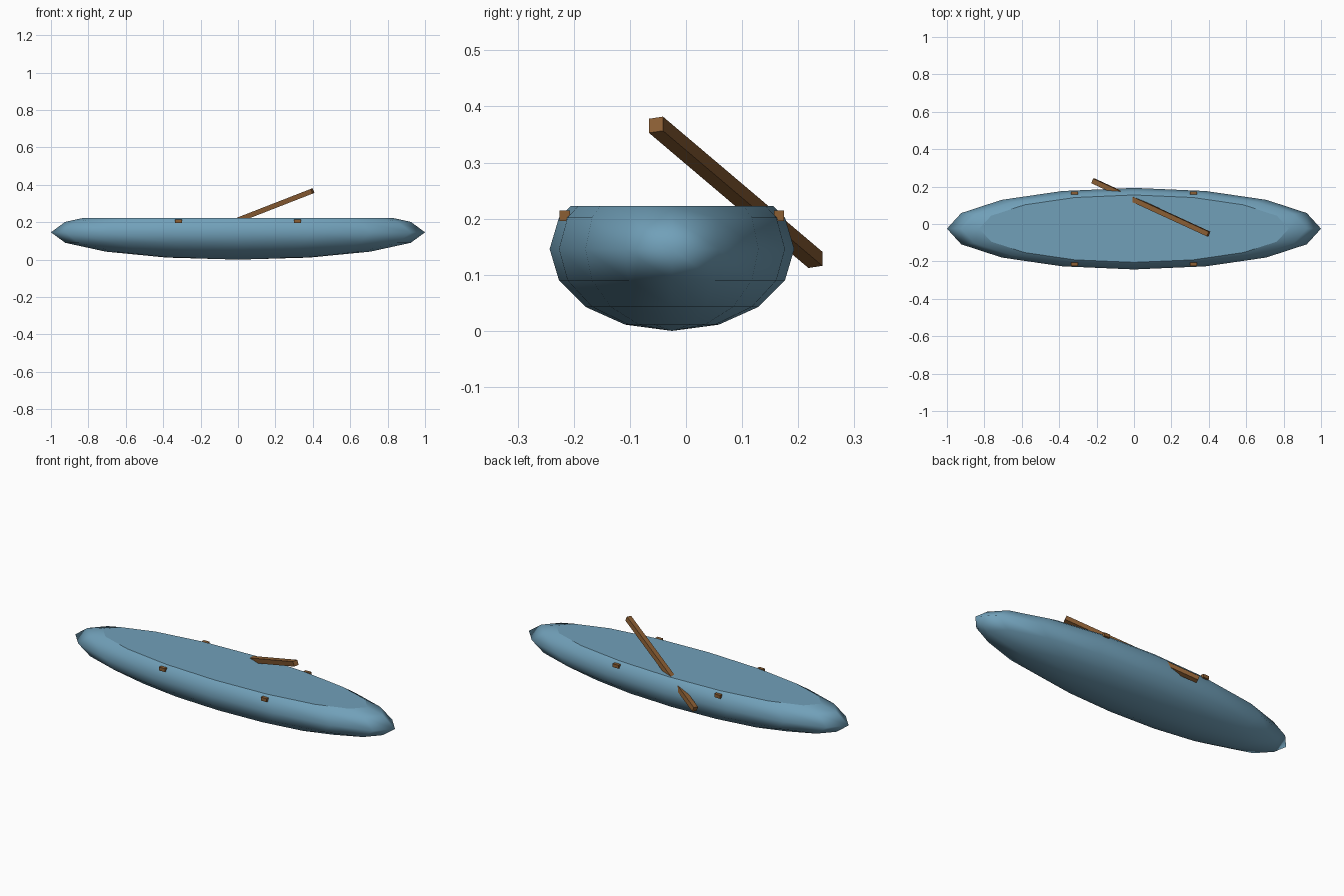
import bpy, bmesh, math
from mathutils import Matrix, Vector

if "Cube" in bpy.data.objects:
    bpy.data.objects.remove(bpy.data.objects["Cube"])


def material(name, color):
    m = bpy.data.materials.new(name)
    m.diffuse_color = (*color, 1)
    m.use_nodes = True
    m.node_tree.nodes["Principled BSDF"].inputs["Base Color"].default_value = m.diffuse_color
    return m


blue = material("hull blue", (0.165, 0.352, 0.485))
brown = material("wood brown", (0.258, 0.112, 0.034))


def make_object(name, bm, mat):
    mesh = bpy.data.meshes.new(name)
    bm.to_mesh(mesh)
    bm.free()
    mesh.materials.append(mat)
    ob = bpy.data.objects.new(name, mesh)
    bpy.context.collection.objects.link(ob)
    return ob


def box(name, size, loc, mat, rot=Matrix.Identity(4)):
    bm = bmesh.new()
    bmesh.ops.create_cube(bm, size=1)
    bm.transform(Matrix.Translation(loc) @ rot @ Matrix.Diagonal((*size, 1)))
    return make_object(name, bm, mat)


CENTRE_Y, DECK_Z = -0.025, 0.223

# Hull: stretched sphere sliced flat at deck height
bm = bmesh.new()
bmesh.ops.create_uvsphere(bm, u_segments=16, v_segments=8, radius=1)
bm.transform(Matrix.Translation((0, CENTRE_Y, 0.146))
             @ Matrix.Diagonal((1, 0.218, 0.146, 1)))
cut = bmesh.ops.bisect_plane(bm, geom=bm.verts[:] + bm.edges[:] + bm.faces[:],
                             plane_co=(0, 0, DECK_Z), plane_no=(0, 0, 1),
                             clear_outer=True)
rim = [e for e in cut["geom_cut"] if isinstance(e, bmesh.types.BMEdge)]
for f in bm.faces:
    f.smooth = True

# Flat deck closing the hull
deck = bmesh.ops.contextual_create(bm, geom=rim)["faces"]
for f in deck:
    f.smooth = False
bmesh.ops.recalc_face_normals(bm, faces=bm.faces[:])
make_object("hull", bm, blue)

# Small wooden cleats along both sides
for sx, end in ((-1, "left"), (1, "right")):
    for sy, side in ((-1, "front"), (1, "back")):
        box(f"cleat_{side}_{end}", (0.036, 0.018, 0.019),
            (sx * 0.318, CENTRE_Y + sy * 0.191, 0.205), brown)

# Oar resting across the deck and over the back side
tilt = (Matrix.Rotation(math.radians(-21.3), 4, 'Y')
        @ Matrix.Rotation(math.radians(-23.2), 4, 'Z'))
box("oar", (0.721, 0.027, 0.027), Vector((0.09, 0.0885, 0.247)), brown, tilt)
